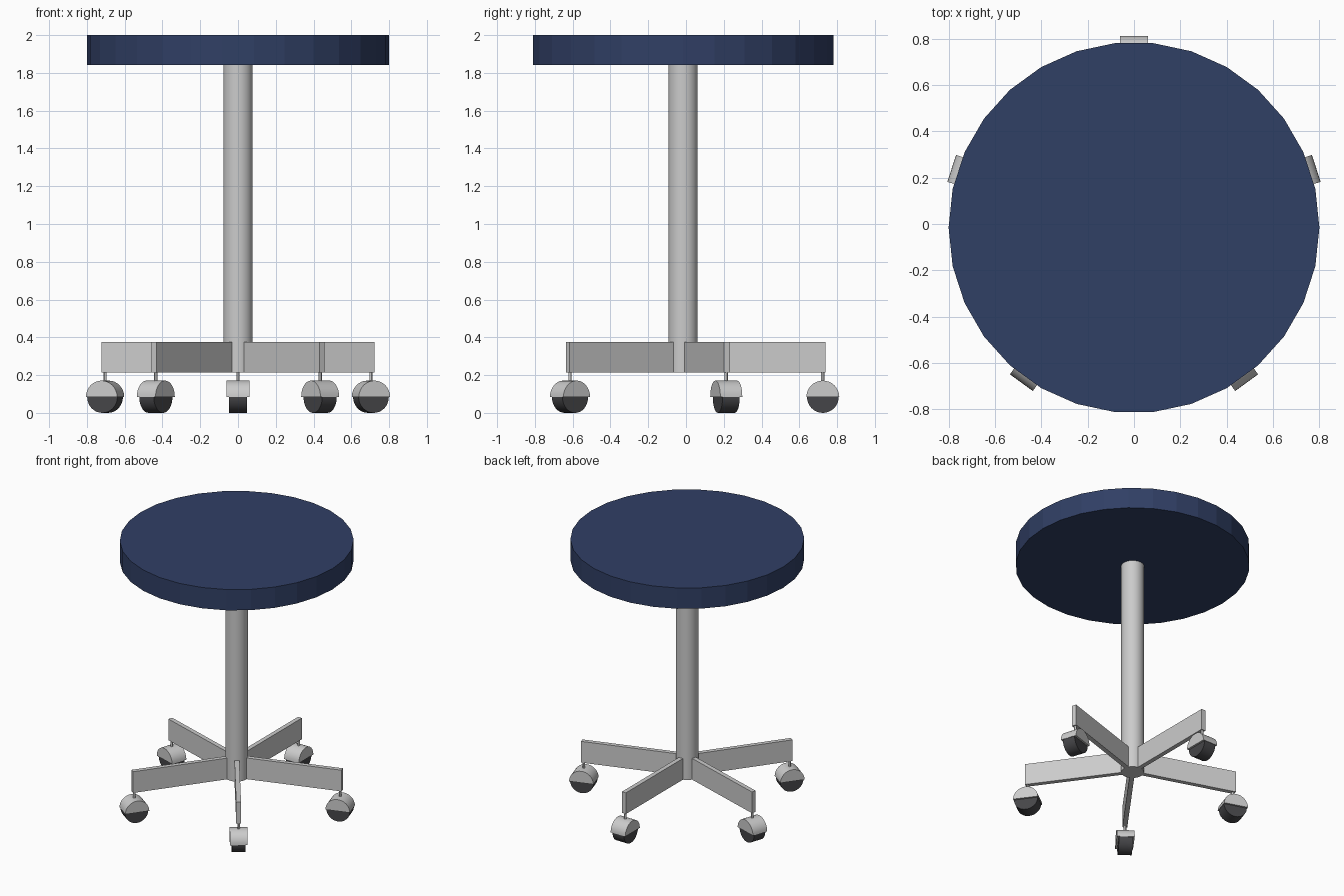
import bpy, bmesh, math
from mathutils import Matrix, Vector

if "Cube" in bpy.data.objects:
    bpy.data.objects.remove(bpy.data.objects["Cube"])

CY = -0.0155          # stool axis sits slightly forward of the bounds centre
ARMS = 5
CASTER_R = 0.74


def material(name, rgb):
    m = bpy.data.materials.new(name)
    m.diffuse_color = (*rgb, 1)
    m.use_nodes = True
    m.node_tree.nodes["Principled BSDF"].inputs["Base Color"].default_value = m.diffuse_color
    return m


def finish(name, bm, matrix=Matrix(), mat=None, smooth=False):
    bmesh.ops.recalc_face_normals(bm, faces=bm.faces)
    me = bpy.data.meshes.new(name)
    bm.to_mesh(me)
    bm.free()
    ob = bpy.data.objects.new(name, me)
    bpy.context.collection.objects.link(ob)
    ob.matrix_world = matrix
    if mat:
        me.materials.append(mat)
    if smooth:
        bpy.ops.object.select_all(action='DESELECT')
        ob.select_set(True)
        bpy.context.view_layer.objects.active = ob
        bpy.ops.object.shade_smooth_by_angle(angle=math.radians(30))
    return ob


def prism(name, profile, depth, local, matrix, **kw):
    """Extrude a 2D profile by depth, centred on its plane, placed by local."""
    bm = bmesh.new()
    face = bm.faces.new([bm.verts.new((x, y, -depth / 2)) for x, y in profile])
    ext = bmesh.ops.extrude_face_region(bm, geom=[face])
    verts = [v for v in ext['geom'] if isinstance(v, bmesh.types.BMVert)]
    bmesh.ops.translate(bm, verts=verts, vec=(0, 0, depth))
    bmesh.ops.transform(bm, matrix=local, verts=bm.verts)
    return finish(name, bm, matrix, **kw)


def arc(radius, sides, sweep=2 * math.pi):
    count = sides if sweep > 6.28 else sides + 1
    return [(radius * math.cos(sweep * i / sides), radius * math.sin(sweep * i / sides))
            for i in range(count)]


def at(x, y, z):
    return Matrix.Translation((x, y, z))


navy = material("navy", (0.03, 0.05, 0.13))
rubber = material("rubber", (0.06, 0.06, 0.065))
centre = at(0, CY, 0)

# Seat and column
prism("seat", arc(0.8, 30), 0.157, at(0, 0, 1.9215), centre, mat=navy)
prism("column", arc(0.078, 30), 1.63, at(0, 0, 1.03), centre, smooth=True)

# Five arms, each with a caster; wheel axles run across the arm
axle = Matrix.Rotation(math.pi / 2, 4, 'X')
for i in range(ARMS):
    turn = centre @ Matrix.Rotation(math.pi / 2 + i * 2 * math.pi / ARMS, 4, 'Z')
    n = i + 1
    arm = [(0, -0.0165), (0.755, -0.0165), (0.755, 0.0165), (0, 0.0165)]
    prism(f"arm_{n}", arm, 0.16, at(0, 0, 0.295), turn)
    prism(f"caster_stem_{n}", arc(0.009, 12), 0.08, at(CASTER_R, 0, 0.19), turn, smooth=True)
    prism(f"caster_hood_{n}", arc(0.087, 16, math.pi), 0.122,
          at(CASTER_R, 0, 0.084) @ axle, turn, smooth=True)
    prism(f"wheel_{n}", arc(0.084, 32), 0.095,
          at(CASTER_R, 0, 0.084) @ axle, turn, mat=rubber, smooth=True)
